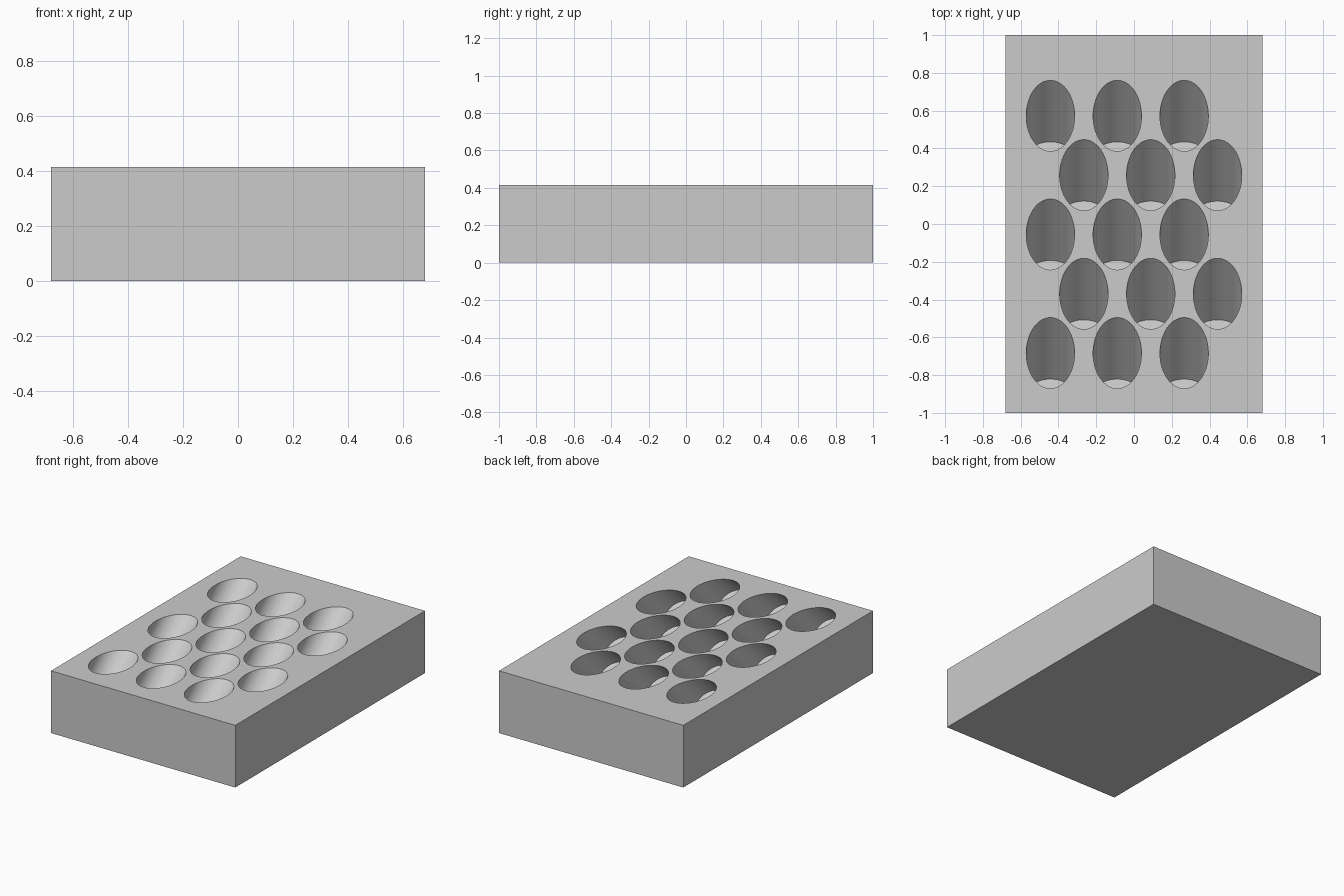
import bpy, bmesh, math
from mathutils import Matrix, Vector

cube = bpy.data.objects.get("Cube")
if cube:
    bpy.data.objects.remove(cube, do_unlink=True)

WIDTH, LENGTH, HEIGHT = 1.36, 2.0, 0.415
RADIUS, TILT, DEPTH = 0.128, math.radians(47), 0.308
PITCH_X, PITCH_Y, FIRST_Y = 0.354, 0.314, 0.573
ABOVE = 0.3  # how far each cutter reaches past the top face

grey = bpy.data.materials.new("plain grey")
grey.use_nodes = True
colour = (0.6, 0.6, 0.6, 1)
grey.diffuse_color = colour
grey.node_tree.nodes["Principled BSDF"].inputs["Base Color"].default_value = colour


def add_object(name, bm):
    mesh = bpy.data.meshes.new(name)
    bm.to_mesh(mesh)
    bm.free()
    mesh.materials.append(grey)
    obj = bpy.data.objects.new(name, mesh)
    bpy.context.collection.objects.link(obj)
    return obj


# Solid block
bm = bmesh.new()
bmesh.ops.create_cube(bm, size=1, matrix=Matrix.Translation((0, 0, HEIGHT / 2))
                      @ Matrix.Diagonal((WIDTH, LENGTH, HEIGHT, 1)))
block = add_object("holder_block", bm)

# Slanted round sockets in five staggered rows, leaning down to the front
bm = bmesh.new()
lean = Matrix.Rotation(-TILT, 4, 'X')
axis = lean @ Vector((0, 0, 1))
for row in range(5):
    shift = PITCH_X / 4 * (1 if row % 2 else -1)
    for column in (-1, 0, 1):
        mouth = Vector((column * PITCH_X + shift, FIRST_Y - row * PITCH_Y, HEIGHT))
        middle = mouth + axis * (ABOVE - DEPTH) / 2
        bmesh.ops.create_cone(bm, cap_ends=True, segments=64, radius1=RADIUS,
                              radius2=RADIUS, depth=ABOVE + DEPTH,
                              matrix=Matrix.Translation(middle) @ lean)
cutter = add_object("socket_cutter", bm)
cutter.hide_render = True

# Cut the sockets, then drop the cutter
cut = block.modifiers.new("sockets", 'BOOLEAN')
cut.operation, cut.solver, cut.object = 'DIFFERENCE', 'EXACT', cutter
cut.use_self = True
bpy.ops.object.select_all(action='DESELECT')
block.select_set(True)
bpy.context.view_layer.objects.active = block
bpy.ops.object.modifier_apply(modifier=cut.name)
bpy.data.objects.remove(cutter, do_unlink=True)
bpy.ops.object.shade_smooth_by_angle(angle=math.radians(30))
